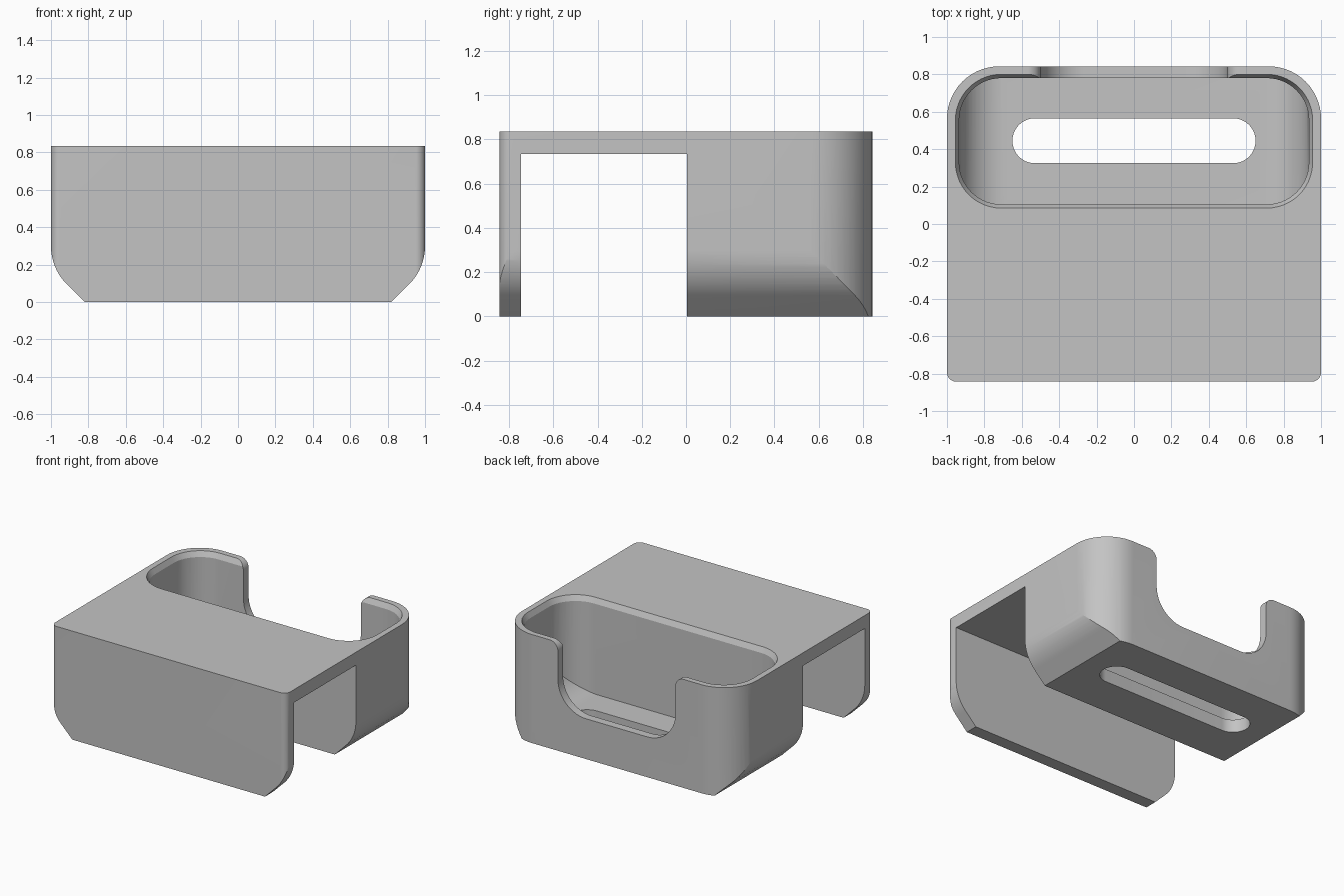
import bpy, bmesh, math
from mathutils import Vector

if "Cube" in bpy.data.objects:
    bpy.data.objects.remove(bpy.data.objects["Cube"])

W, D, H = 1.0, 0.843, 0.835     # half width, half depth, height
BIG = 2.0

grey = bpy.data.materials.new("plain grey")
grey.use_nodes = True
colour = (0.55, 0.55, 0.55, 1)
grey.diffuse_color = colour
grey.node_tree.nodes["Principled BSDF"].inputs["Base Color"].default_value = colour


def rounded(corners, steps=14):
    """Outline from (u, v, radius) corners, each filleted by its radius."""
    out = []
    for i, (u, v, r) in enumerate(corners):
        p = Vector((u, v))
        if r == 0:
            out.append(p)
            continue
        a = (Vector(corners[i - 1][:2]) - p).normalized()
        b = (Vector(corners[(i + 1) % len(corners)][:2]) - p).normalized()
        half = a.angle(b) / 2
        centre = p + (a + b).normalized() * r / math.sin(half)
        start = p + a * r / math.tan(half) - centre
        end = p + b * r / math.tan(half) - centre
        sweep = math.pi - 2 * half
        for k in range(steps + 1):
            t = k / steps
            out.append(centre + (start * math.sin((1 - t) * sweep)
                                 + end * math.sin(t * sweep)) / math.sin(sweep))
    return out


def box_outline(u0, u1, v0, v1, r):
    return [(u0, v0, r), (u1, v0, r), (u1, v1, r), (u0, v1, r)]


def loft(name, sections, axis):
    """Solid through matching outlines, given as (position on axis, outline)."""
    bm = bmesh.new()
    rings = []
    for pos, outline in sections:
        rings.append([bm.verts.new((u, v, pos) if axis == "z" else (u, pos, v))
                      for u, v in outline])
    bm.faces.new(rings[0])
    bm.faces.new(rings[-1])
    for low, high in zip(rings, rings[1:]):
        for i in range(len(low)):
            bm.faces.new((low[i - 1], low[i], high[i], high[i - 1]))
    bmesh.ops.recalc_face_normals(bm, faces=bm.faces)
    mesh = bpy.data.meshes.new(name)
    bm.to_mesh(mesh)
    bm.free()
    mesh.materials.append(grey)
    obj = bpy.data.objects.new(name, mesh)
    bpy.context.collection.objects.link(obj)
    return obj


def prism(name, corners, axis, lo, hi):
    outline = rounded(corners)
    return loft(name, [(lo, outline), (hi, outline)], axis)


def combine(target, tool, operation):
    """Apply a boolean and discard the tool."""
    mod = target.modifiers.new(operation, "BOOLEAN")
    mod.object, mod.operation, mod.solver = tool, operation, "EXACT"
    bpy.context.view_layer.objects.active = target
    bpy.ops.object.modifier_apply(modifier=mod.name)
    bpy.data.objects.remove(tool)


# Body: front silhouette with angled lower corners, crossed with the plan
body = prism("holder_body", [
    (-0.82, 0, 0), (0.82, 0, 0), (W, 0.18, 0.29), (W, H, 0),
    (-W, H, 0), (-W, 0.18, 0.29)], "y", -D, D)
plan = prism("plan", [(-W, -D, 0.05), (W, -D, 0.05), (W, D, 0.28), (-W, D, 0.28)],
             "z", -1, BIG)
combine(body, plan, "INTERSECT")

# Gap between the front plate and the tray
gap = prism("gap", box_outline(-BIG, BIG, -1, 0.735, 0), "y", -0.745, 0.005)
combine(body, gap, "DIFFERENCE")

# Tray pocket with rounded ends along its floor
pocket = prism("pocket", box_outline(-0.935, 0.935, 0.105, 0.78, 0.225), "z", -1, BIG)
floor = prism("floor", [(-0.935, 0.1, 0.25), (0.935, 0.1, 0.25),
                        (0.935, 1.5, 0), (-0.935, 1.5, 0)], "y", -1, 1)
combine(pocket, floor, "INTERSECT")
combine(body, pocket, "DIFFERENCE")

# Chamfered lip round the pocket
lip = loft("lip", [(H + dz, rounded(box_outline(
    -0.935 - g, 0.935 + g, 0.105 - g, 0.78 + g, 0.225 + g)))
    for dz, g in ((-0.04, 0), (0.02, 0.03))], "z")
combine(body, lip, "DIFFERENCE")

# Back notch: rounded base, flared at the rim
notch = prism("notch", [
    (-0.5, 0.31, 0.24), (0.5, 0.31, 0.24), (0.5, H, 0.07), (0.8, H, 0),
    (0.8, 1.2, 0), (-0.8, 1.2, 0), (-0.8, H, 0), (-0.5, H, 0.07)], "y", 0.6, 1)
combine(body, notch, "DIFFERENCE")

# Slot through the floor
slot = prism("slot", box_outline(-0.65, 0.65, 0.325, 0.565, 0.1199), "z", -0.5, 0.25)
combine(body, slot, "DIFFERENCE")

# Smooth the fillets and keep real edges sharp
bpy.ops.object.select_all(action="DESELECT")
body.select_set(True)
bpy.context.view_layer.objects.active = body
bpy.ops.object.shade_smooth_by_angle(angle=math.radians(20))
